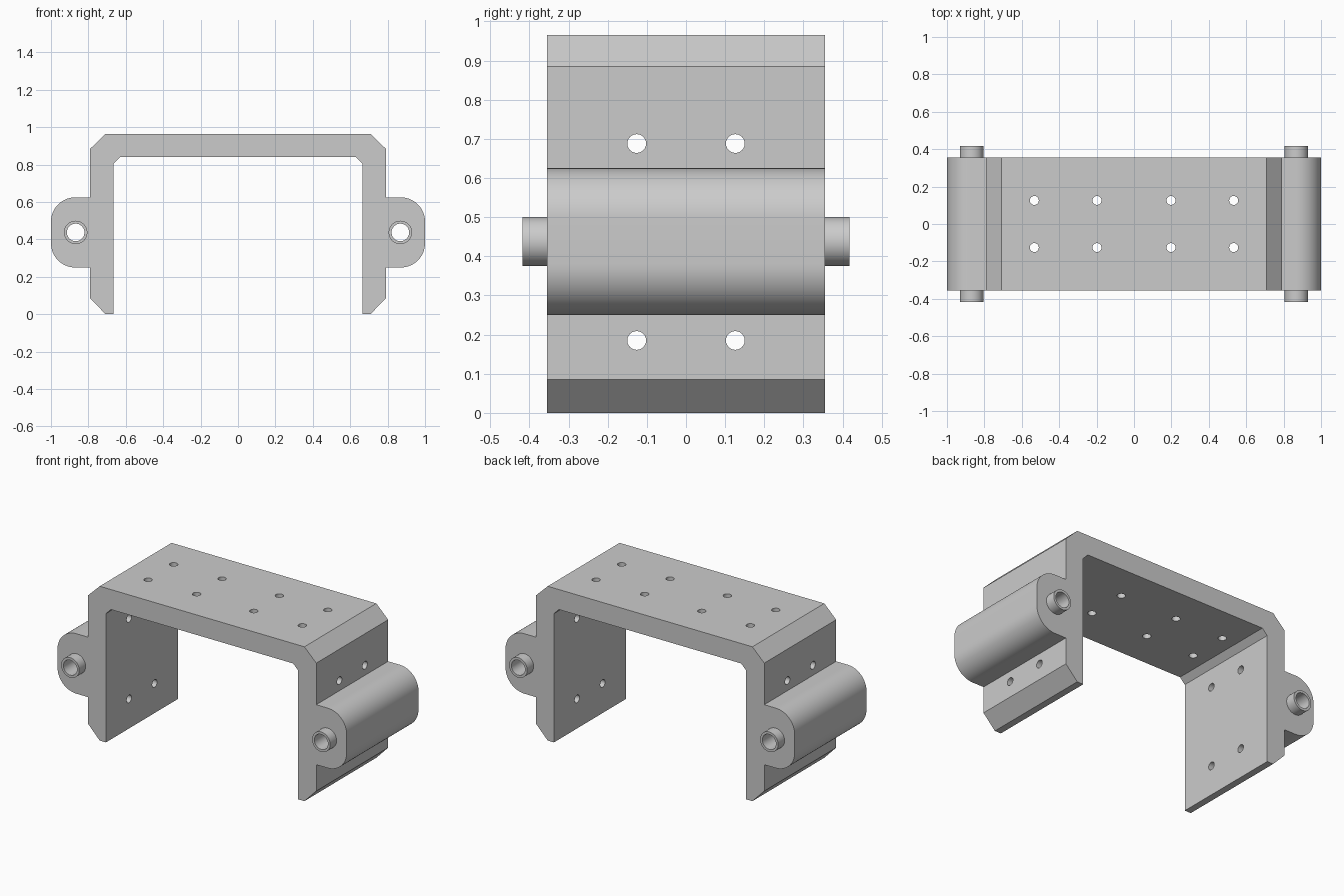
import bpy, bmesh
from math import cos, sin, pi
from mathutils import Matrix, Vector

if "Cube" in bpy.data.objects:
    bpy.data.objects.remove(bpy.data.objects["Cube"])

DEPTH = 0.355                 # half depth of the bracket
PIN_X, PIN_Z = 0.868, 0.4375  # hinge axis

steel = bpy.data.materials.new("plain grey")
steel.use_nodes = True
grey = (0.6, 0.6, 0.6, 1)
steel.diffuse_color = grey
steel.node_tree.nodes["Principled BSDF"].inputs["Base Color"].default_value = grey


def make_object(name, bm):
    bmesh.ops.recalc_face_normals(bm, faces=bm.faces)
    mesh = bpy.data.meshes.new(name)
    bm.to_mesh(mesh)
    bm.free()
    mesh.materials.append(steel)
    obj = bpy.data.objects.new(name, mesh)
    bpy.context.collection.objects.link(obj)
    return obj


def rod(bm, centre, axis, radius, length, sides):
    turn = Vector((0, 0, 1)).rotation_difference(Vector(axis)).to_matrix().to_4x4()
    bmesh.ops.create_cone(bm, cap_ends=True, segments=sides, radius1=radius, radius2=radius,
                          depth=length, matrix=Matrix.Translation(centre) @ turn)


def arc(cx, cz, radius, start, end, steps=16):
    angles = [start + (end - start) * i / steps for i in range(steps + 1)]
    return [(cx + radius * cos(a), cz + radius * sin(a)) for a in angles]


# Bracket outline: right half from inner top to outer top, then mirrored
r = 0.13
half = [(0.63, 0.84), (0.665, 0.805), (0.665, 0), (0.708, 0), (0.79, 0.085), (0.79, 0.25)]
half += arc(1 - r, 0.25 + r, r, -pi / 2, 0)
half += arc(1 - r, 0.625 - r, r, 0, pi / 2)
half += [(0.79, 0.625), (0.79, 0.885), (0.708, 0.965)]
outline = half + [(-x, z) for x, z in reversed(half)]

bm = bmesh.new()
face = bm.faces.new([bm.verts.new((x, -DEPTH, z)) for x, z in outline])
side = bmesh.ops.extrude_face_region(bm, geom=[face])
bmesh.ops.translate(bm, vec=(0, 2 * DEPTH, 0),
                    verts=[v for v in side["geom"] if isinstance(v, bmesh.types.BMVert)])
bracket = make_object("hinged_bracket", bm)

# Hinge bosses standing out at front and back
bm = bmesh.new()
for s in (-1, 1):
    rod(bm, (s * PIN_X, 0, PIN_Z), (0, 1, 0), 0.0625, 0.836, 48)
bosses = make_object("hinge_boss_helper", bm)

# Hinge bores and screw holes
bm = bmesh.new()
for s in (-1, 1):
    rod(bm, (s * PIN_X, 0, PIN_Z), (0, 1, 0), 0.047, 1, 48)
    for y in (-0.126, 0.126):
        for x in (0.198, 0.533):
            rod(bm, (s * x, y, 0.9), (0, 0, 1), 0.024, 0.3, 24)
        for z in (0.185, 0.688):
            rod(bm, (s * 0.73, y, z), (1, 0, 0), 0.024, 0.3, 24)
holes = make_object("hole_helper", bm)

bpy.context.view_layer.objects.active = bracket
bracket.select_set(True)
for helper, operation in ((bosses, "UNION"), (holes, "DIFFERENCE")):
    helper.hide_render = True
    mod = bracket.modifiers.new(helper.name, "BOOLEAN")
    mod.object, mod.operation, mod.solver = helper, operation, "EXACT"
    bpy.ops.object.modifier_apply(modifier=mod.name)
    bpy.data.objects.remove(helper)

bpy.ops.object.shade_smooth_by_angle(angle=pi / 6)
